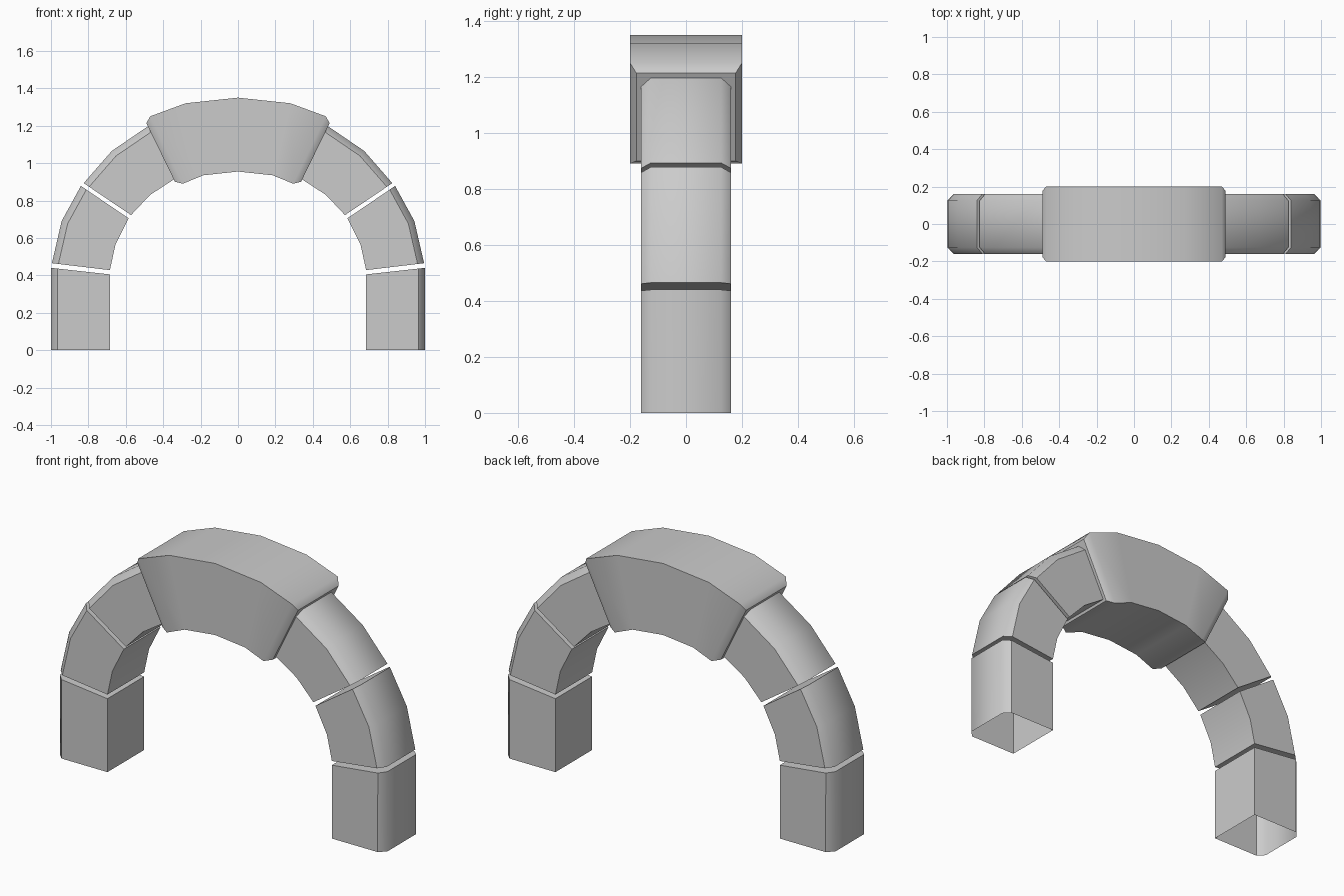
import bpy, bmesh
from mathutils import Vector

cube = bpy.data.objects.get("Cube")
if cube:
    bpy.data.objects.remove(cube)

# One stone colour for the whole arch
stone = bpy.data.materials.new("grey_stone")
stone.use_nodes = True
colour = (0.6, 0.6, 0.6, 1)
stone.diffuse_color = colour
stone.node_tree.nodes["Principled BSDF"].inputs["Base Color"].default_value = colour

HALF_DEPTH = 0.16
CHAMFER = 0.035


def sweep(name, rings, smooth_rows=(), open_start=False):
    """Skin a row of matching rings; lengthwise edges are sharp except smooth_rows."""
    bm = bmesh.new()
    rows = [[bm.verts.new(p) for p in ring] for ring in rings]
    n = len(rows[0])
    for a, b in zip(rows, rows[1:]):
        for i in range(n):
            j = (i + 1) % n
            bm.faces.new((a[i], a[j], b[j], b[i]))
    if not open_start:
        bm.faces.new(rows[0])
    bm.faces.new(rows[-1])
    for face in bm.faces:
        face.smooth = True
    # crisp lengthwise corners and end faces
    for a, b in zip(rows, rows[1:]):
        for i in range(n):
            bm.edges.get((a[i], b[i])).smooth = i in smooth_rows
    for row in (rows[0], rows[-1]):
        for i in range(n):
            bm.edges.get((row[i], row[(i + 1) % n])).smooth = False
    bmesh.ops.recalc_face_normals(bm, faces=bm.faces)
    mesh = bpy.data.meshes.new(name)
    bm.to_mesh(mesh)
    bm.free()
    mesh.materials.append(stone)
    bpy.context.collection.objects.link(bpy.data.objects.new(name, mesh))


def block_ring(inner, outer, side):
    """Cross-section of an arch block with its two outer corners cut off."""
    i, o = Vector(inner), Vector(outer)
    c = o - (o - i).normalized() * CHAMFER
    w, v = HALF_DEPTH, HALF_DEPTH - CHAMFER
    section = [(i, -w), (c, -w), (o, -v), (o, v), (c, w), (i, w)]
    return [(side * p.x, y, p.y) for p, y in section]


# Blocks on one side: (inner, outer) points in x and z, from the foot upwards
blocks = {
    "leg": [((0.685, 0), (1, 0)), ((0.685, 0.405), (1, 0.44))],
    "lower_block": [((0.685, 0.428), (0.995, 0.465)),
                    ((0.655, 0.565), (0.943, 0.69)),
                    ((0.585, 0.705), (0.84, 0.878))],
    "upper_block": [((0.572, 0.722), (0.825, 0.893)),
                    ((0.47, 0.83), (0.675, 1.065)),
                    ((0.335, 0.918), (0.477, 1.2))],
}
for label, side in (("left", 1), ("right", -1)):
    for part, stations in blocks.items():
        rings = [block_ring(i, o, side) for i, o in stations]
        sweep(f"{label}_{part}", rings, smooth_rows=(2, 3), open_start=part == "leg")

# Keystone: wider top block with narrowed ends, given from end to centre
half = [((0.337, 0.9), (0.49, 1.213), 0.177),
        ((0.295, 0.89), (0.47, 1.25), 0.2),
        ((0.185, 0.935), (0.28, 1.32), 0.2)]
centre = [((0, 0.955), (0, 1.35), 0.2)]
mirrored = [((-i[0], i[1]), (-o[0], o[1]), w) for i, o, w in reversed(half)]
key_rings = [[(i[0], -w, i[1]), (o[0], -w, o[1]), (o[0], w, o[1]), (i[0], w, i[1])]
             for i, o, w in half + centre + mirrored]
sweep("keystone", key_rings)
